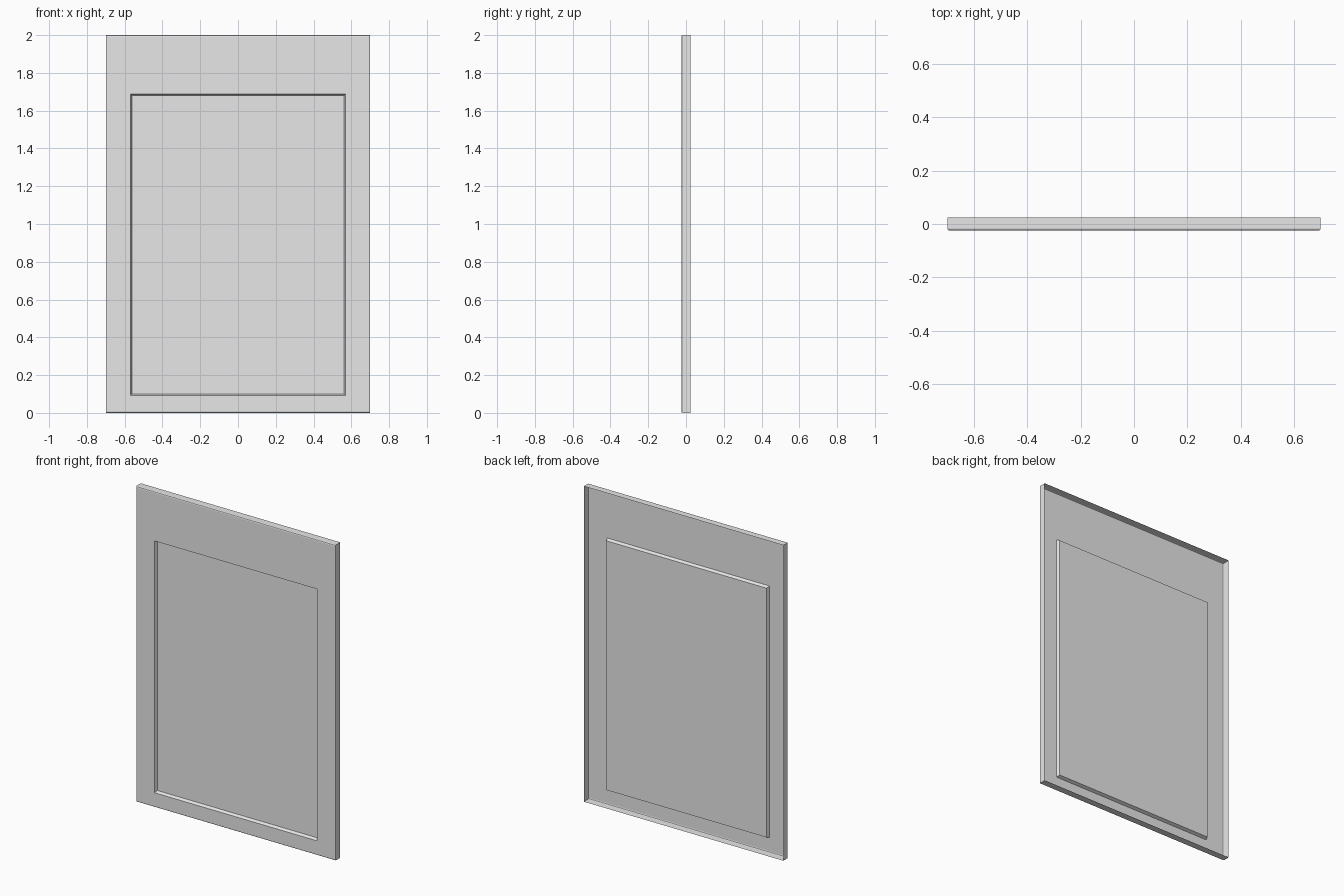
import bpy, bmesh

cube = bpy.data.objects.get("Cube")
if cube:
    bpy.data.objects.remove(cube, do_unlink=True)

W, H = 0.70, 2.0             # half width and height of the door panel
FRONT, BACK = -0.0245, 0.0245
EDGE = 0.007                 # softened front edge
RX, RZ0, RZ1 = 0.57, 0.092, 1.688   # pressed recess outline
TAPER, DEPTH = 0.008, 0.02


def material(name, value):
    mat = bpy.data.materials.new(name)
    mat.use_nodes = True
    colour = (value, value, value, 1)
    mat.diffuse_color = colour
    mat.node_tree.nodes["Principled BSDF"].inputs["Base Color"].default_value = colour
    return mat


# Each ring is a rectangle; joining them in order gives an open-backed pressed sheet
def ring(bm, x, z0, z1, y):
    return [bm.verts.new(p) for p in ((-x, y, z0), (x, y, z0), (x, y, z1), (-x, y, z1))]


def inset_ring(bm, inset, y):
    return ring(bm, W - inset, inset, H - inset, y)


bm = bmesh.new()
rings = [
    inset_ring(bm, 0, BACK),                                    # open back rim
    inset_ring(bm, 0, FRONT + EDGE),                            # side walls
    inset_ring(bm, EDGE * 0.3, FRONT + EDGE * 0.3),             # rounded edge
    inset_ring(bm, EDGE, FRONT),
    ring(bm, RX, RZ0, RZ1, FRONT),                              # flat border
    ring(bm, RX - TAPER, RZ0 + TAPER, RZ1 - TAPER, FRONT + DEPTH),  # recess walls
]
for a, b in zip(rings, rings[1:]):
    for i in range(4):
        j = (i + 1) % 4
        bm.faces.new((a[i], a[j], b[j], b[i]))
bm.faces.new(rings[-1])                                         # recessed centre
bm.normal_update()

mesh = bpy.data.meshes.new("door_panel")
bm.to_mesh(mesh)
bm.free()
mesh.materials.append(material("light_grey", 0.8))
panel = bpy.data.objects.new("door_panel", mesh)
bpy.context.collection.objects.link(panel)
